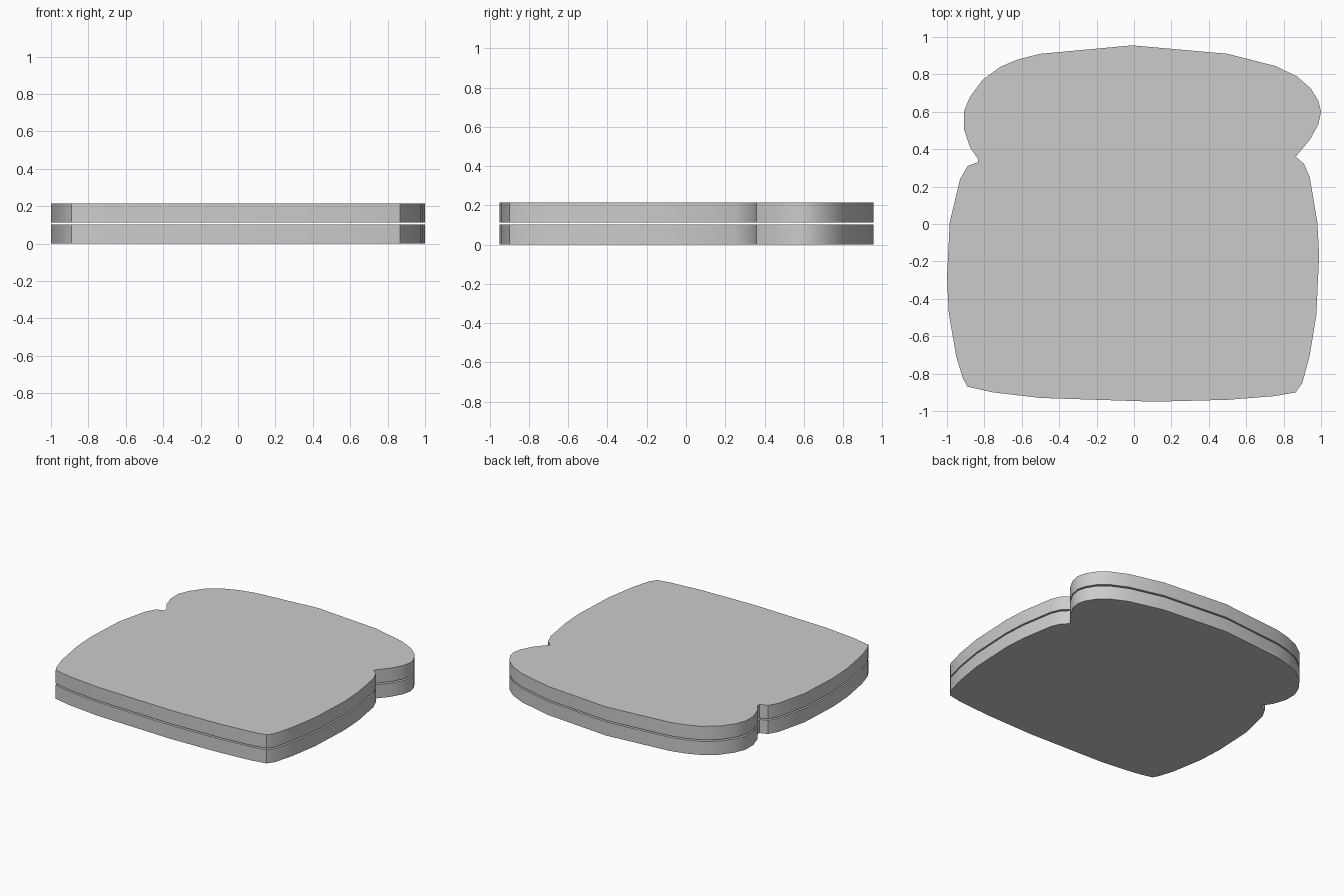
import bpy, bmesh, math

if "Cube" in bpy.data.objects:
    bpy.data.objects.remove(bpy.data.objects["Cube"])

# Slice outline, clockwise from the crown
OUTLINE = [
    # crown and right lobe
    (-0.01, 0.955), (0.50, 0.91), (0.755, 0.845), (0.87, 0.79), (0.945, 0.725),
    (0.985, 0.66), (1.0, 0.60), (0.985, 0.53), (0.94, 0.45), (0.865, 0.36),
    # right side
    (0.91, 0.32), (0.94, 0.25), (0.98, 0.01), (0.99, -0.16), (0.975, -0.485),
    (0.94, -0.70), (0.90, -0.85), (0.865, -0.90),
    # bottom edge
    (0.755, -0.92), (0.50, -0.94), (0.11, -0.95), (-0.50, -0.93),
    (-0.755, -0.90), (-0.89, -0.87),
    # left side
    (-0.915, -0.825), (-0.95, -0.71), (-0.99, -0.48), (-1.0, -0.29),
    (-0.985, 0.01), (-0.93, 0.24), (-0.89, 0.31), (-0.835, 0.33),
    # left lobe
    (-0.835, 0.35), (-0.877, 0.41), (-0.91, 0.51), (-0.91, 0.60),
    (-0.877, 0.68), (-0.81, 0.77), (-0.715, 0.84), (-0.62, 0.88), (-0.50, 0.91),
]
THICKNESS = 0.101
GAP = 0.011


def bread_slice(name, z):
    bm = bmesh.new()
    base = bm.faces.new([bm.verts.new((x, y, z)) for x, y in OUTLINE])
    top = bmesh.ops.extrude_face_region(bm, geom=[base], use_keep_orig=True)
    verts = [g for g in top["geom"] if isinstance(g, bmesh.types.BMVert)]
    bmesh.ops.translate(bm, verts=verts, vec=(0, 0, THICKNESS))
    bmesh.ops.recalc_face_normals(bm, faces=bm.faces)
    mesh = bpy.data.meshes.new(name)
    bm.to_mesh(mesh)
    bm.free()
    obj = bpy.data.objects.new(name, mesh)
    bpy.context.collection.objects.link(obj)
    bpy.ops.object.select_all(action='DESELECT')
    obj.select_set(True)
    bpy.context.view_layer.objects.active = obj
    bpy.ops.object.shade_smooth_by_angle(angle=math.radians(30))


# Two stacked slices with a thin gap
bread_slice("lower_slice", 0.0)
bread_slice("upper_slice", THICKNESS + GAP)
